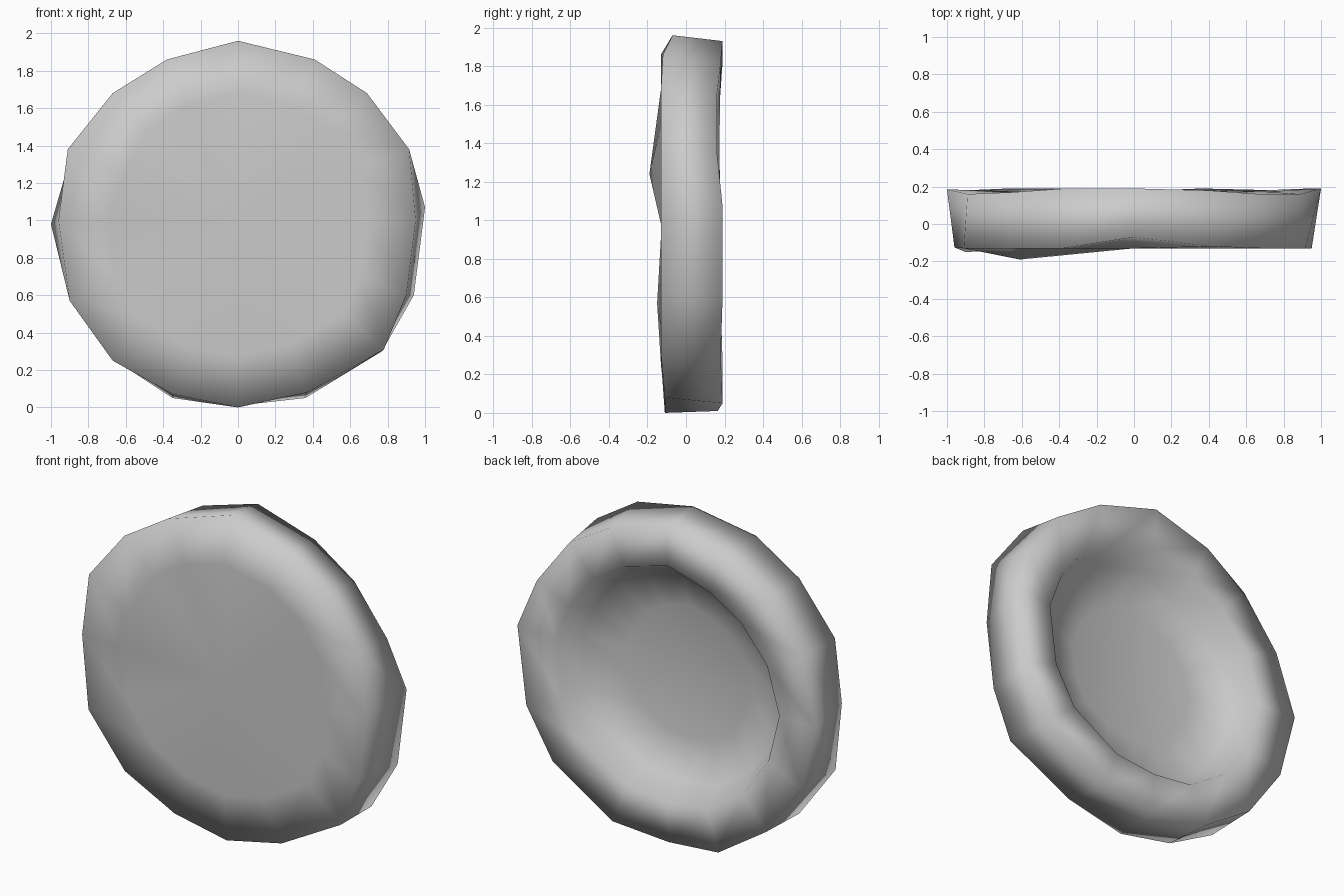
import bpy, bmesh

if "Cube" in bpy.data.objects:
    bpy.data.objects.remove(bpy.data.objects["Cube"])

CZ = 0.98
# hand-cut 16-sided outlines (x, z), clockwise from the top
back = [(0, 1.93), (.39, 1.82), (.67, 1.65), (.89, 1.36), (1, 1.07), (.94, .6), (.77, .3), (.36, .05),
        (0, .01), (-.35, .05), (-.67, .26), (-.9, .58), (-1, .98), (-.89, 1.36), (-.65, 1.65), (-.37, 1.82)]
front = [(0, 1.96), (.41, 1.86), (.69, 1.68), (.915, 1.38), (.95, 1.0), (.9, .6), (.78, .31), (.37, .08),
         (0, 0), (-.35, .07), (-.67, .25), (-.9, .57), (-.96, 1.0), (-.91, 1.38), (-.67, 1.68), (-.38, 1.86)]
front_y = [-.07, -.12] + [-.13] * 5 + [-.11, -.11, -.11, -.13, -.15, -.125, -.13, -.13, -.13]
back_y = [.19, .18, .16, .16, .19, .19, .18, .19, .165, .19, .19, .18, .185, .16, .17, .19]

bm = bmesh.new()


def ring(outline, scale, ys):
    return [bm.verts.new((x * scale, y, CZ + (z - CZ) * scale))
            for (x, z), y in zip(outline, ys)]


def fan(loop, y):
    centre = bm.verts.new((0, y, CZ))
    for i in range(16):
        bm.faces.new((loop[i], loop[(i + 1) % 16], centre))


# front face, outer wall, rolled back rim, inner wall and recessed floor
face_y = [-.13] * 16
face_y[13] = -.19
rings = [ring(front, .72, face_y),
         ring(front, 1, front_y),
         ring(back, 1, back_y),
         ring(back, .75, [.175] * 16),
         ring(back, .67, [.03] * 16),
         ring(back, .42, [-.03] * 16)]
# one raised point on the front face
rings[0][13].co.x, rings[0][13].co.z = -.61, 1.24
for a, b in zip(rings, rings[1:]):
    for i in range(16):
        j = (i + 1) % 16
        bm.faces.new((a[i], a[j], b[j], b[i]))
fan(rings[0], -.13)
fan(rings[-1], -.03)
bmesh.ops.recalc_face_normals(bm, faces=bm.faces)
for f in bm.faces:
    f.smooth = True

mesh = bpy.data.meshes.new("round_dish")
bm.to_mesh(mesh)
bm.free()
bpy.context.collection.objects.link(bpy.data.objects.new("round_dish", mesh))
